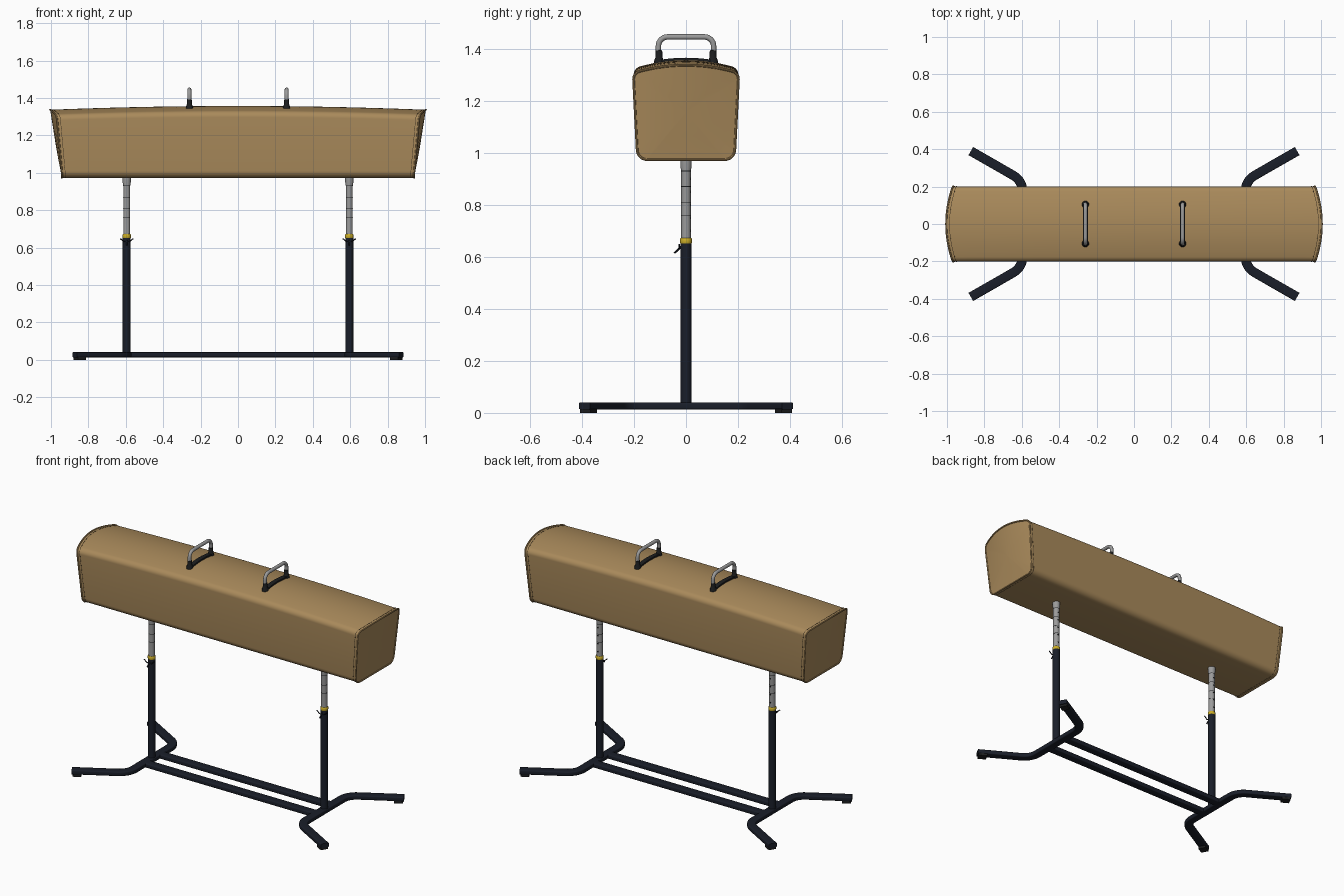
import bpy, bmesh, math
from mathutils import Vector

if "Cube" in bpy.data.objects:
    bpy.data.objects.remove(bpy.data.objects["Cube"])


def material(name, rgb):
    m = bpy.data.materials.new(name)
    m.diffuse_color = (*rgb, 1)
    m.use_nodes = True
    m.node_tree.nodes["Principled BSDF"].inputs["Base Color"].default_value = m.diffuse_color
    return m


TAN = material("tan_leather", (0.40, 0.255, 0.105))
SEAM = material("dark_seam", (0.10, 0.065, 0.03))
NAVY = material("dark_steel", (0.010, 0.013, 0.022))
BLACK = material("black_rubber", (0.012, 0.013, 0.014))
STEEL = material("steel", (0.33, 0.33, 0.33))
YELLOW = material("yellow", (0.60, 0.42, 0.02))


def loft(name, rings, mat, closed=False, angle=40):
    """Skin a list of equally sized closed rings."""
    bm = bmesh.new()
    vs = [[bm.verts.new(p) for p in r] for r in rings]
    n = len(rings[0])
    for i in range(len(vs) if closed else len(vs) - 1):
        a, b = vs[i], vs[(i + 1) % len(vs)]
        for j in range(n):
            k = (j + 1) % n
            bm.faces.new((a[j], a[k], b[k], b[j]))
    if not closed:
        bm.faces.new(vs[0])
        bm.faces.new(vs[-1])
    bmesh.ops.recalc_face_normals(bm, faces=bm.faces)
    me = bpy.data.meshes.new(name)
    bm.to_mesh(me)
    bm.free()
    me.materials.append(mat)
    ob = bpy.data.objects.new(name, me)
    bpy.context.collection.objects.link(ob)
    bpy.ops.object.select_all(action='DESELECT')
    ob.select_set(True)
    bpy.context.view_layer.objects.active = ob
    bpy.ops.object.shade_smooth_by_angle(angle=math.radians(angle))
    return ob


def circle(r, n=16):
    return [(r * math.cos(2 * math.pi * i / n), r * math.sin(2 * math.pi * i / n)) for i in range(n)]


def fillet(pts, r, closed=False, seg=8):
    """Round the corners of a 2D path; r is one radius or one per point."""
    out, n = [], len(pts)
    for i, p in enumerate(pts):
        rad = r[i] if isinstance(r, list) else r
        if rad == 0 or (not closed and i in (0, n - 1)):
            out.append(Vector(p))
            continue
        p = Vector(p)
        u = (Vector(pts[i - 1]) - p).normalized()
        v = (Vector(pts[(i + 1) % n]) - p).normalized()
        half = u.angle(v) / 2
        c = p + (u + v).normalized() * rad / math.sin(half)
        a, b = p + u * rad / math.tan(half) - c, p + v * rad / math.tan(half) - c
        sweep_angle = a.angle(b)
        for k in range(seg + 1):
            t = k / seg
            d = (a * math.sin((1 - t) * sweep_angle) + b * math.sin(t * sweep_angle)) / math.sin(sweep_angle)
            out.append(c + d)
    return out


def sweep(name, path, section, normal, mat, closed=False):
    """Sweep a 2D section along a path lying across the given normal."""
    path, nrm, rings = [Vector(p) for p in path], Vector(normal), []
    n = len(path)
    for i, p in enumerate(path):
        a = path[i - 1] if closed or i else p
        b = path[(i + 1) % n] if closed or i < n - 1 else p
        t = (b - a).normalized()
        side = t.cross(nrm).normalized()
        up = side.cross(t)
        rings.append([p + side * s + up * h for s, h in section])
    return loft(name, rings, mat, closed)


def lathe(name, x, y, prof, mat, n=24):
    """Upright turned part from (radius, z) pairs."""
    return loft(name, [[(x + a, y + b, z) for a, b in circle(r, n)] for r, z in prof], mat)


# Padded body: cross-section with arched top, lofted along x
def end_x(y, z):
    t = (z - 0.975) / 0.36
    return 0.938 + 0.033 * t + 0.03 * (1 - (y / 0.2) ** 2) * (0.3 + 0.7 * t)


def crown(x, y, z):
    return (x, y, z - 0.02 * x * x * (z - 0.975) / 0.38)


arch = [(0.2 * k / 8, 1.357 - 0.033 * (k / 8) ** 2) for k in range(-6, 7)]
corners = [(0.203, 1.325), (0.186, 0.973), (-0.186, 0.973), (-0.203, 1.325)]
section = fillet(arch + corners, [0] * len(arch) + [0.035, 0.04, 0.04, 0.035], closed=True)


def cap(side, k):
    ring = [(p[0] * k, 1.165 + (p[1] - 1.165) * k) for p in section]
    return [crown(side * end_x(y, z), y, z) for y, z in ring]


scales = [0.02, 0.25, 0.5, 0.75, 0.92]
rings = [cap(-1, k) for k in scales]
rings += [[crown(s / 12 * end_x(y, z), y, z) for y, z in section] for s in range(-12, 13)]
rings += [cap(1, k) for k in reversed(scales)]
loft("padded_body", rings, TAN, angle=50)

# Legs and rails share a flattened tube section
flat = fillet([(-0.025, -0.0135), (0.025, -0.0135), (0.025, 0.0135), (-0.025, 0.0135)], 0.006, True, 3)

for s, side in ((-1, "left"), (1, "right")):
    # Piping and stitched seam around the end of the body
    sweep(side + "_end_piping", cap(s, 1.0), circle(0.005, 8), (1, 0, 0), TAN, True)
    seam = [crown(s * (end_x(y, z) - 0.018), y, z) for y, z in section]
    sweep(side + "_seam", seam, circle(0.0015, 6), (1, 0, 0), SEAM, True)

    # Splayed floor leg with rubber feet
    px = 0.595 * s
    plan = fillet([(0.8725, -0.39), (0.595, -0.231), (0.595, 0.231), (0.8725, 0.39)], 0.1)
    sweep(side + "_floor_leg", [(s * x, y, 0.027) for x, y in plan], flat, (0, 0, 1), NAVY)
    for e in (-1, 1):
        foot = [(s * 0.825, e * 0.363, 0.007), (s * 0.868, e * 0.3875, 0.007)]
        sweep(side + "_rubber_foot", foot, [(-.023, -.007), (.023, -.007), (.023, .008), (-.023, .008)],
              (0, 0, 1), BLACK)

    # Telescopic post
    lathe(side + "_outer_post", px, 0, [(0.0215, 0.02), (0.0215, 0.652)], NAVY)
    lathe(side + "_yellow_collar", px, 0, [(0.0215, 0.652), (0.0225, 0.655), (0.0225, 0.669), (0.02, 0.672)], YELLOW)
    lathe(side + "_inner_post", px, 0, [(0.0185, 0.66), (0.0185, 0.93), (0.022, 0.95), (0.022, 0.99)], STEEL)
    for z in (0.76, 0.81, 0.87, 0.93):
        lathe(side + "_post_mark", px, 0, [(0.0188, z - 0.0015), (0.0188, z + 0.0015)], BLACK)
    for k in range(5):
        z = 0.70 + 0.05 * k
        sweep(side + "_post_hole", [(px, 0.015, z), (px, 0.0188, z)], circle(0.005, 10), (0, 0, 1), BLACK)

    # Locking lever with small wings
    sweep(side + "_lock_lever", [(px, -0.015, 0.642), (px, -0.045, 0.614)], circle(0.004, 8), (1, 0, 0), NAVY)
    wings = [(px - 0.035, -0.025, 0.648), (px - 0.015, -0.026, 0.632),
             (px + 0.015, -0.026, 0.632), (px + 0.035, -0.025, 0.648)]
    sweep(side + "_lock_wings", wings, circle(0.003, 8), (0, 1, 0), NAVY)

    # Pommel handle with black feet and curved base strip
    hx = 0.26 * s
    loop = fillet([(-0.106, 1.36), (-0.106, 1.445), (0.106, 1.445), (0.106, 1.36)], 0.035)
    sweep(side + "_handle", [(hx, y, z) for y, z in loop], circle(0.0105), (1, 0, 0), STEEL)
    for e in (-1, 1):
        lathe(side + "_handle_foot", hx, e * 0.104,
              [(0.02, 1.338), (0.019, 1.352), (0.014, 1.365), (0.0125, 1.392), (0.0105, 1.394)], BLACK, 16)
    strip = [(hx, y, 1.359 - 0.033 * (y / 0.2) ** 2) for y in [0.1 * k / 6 for k in range(-6, 7)]]
    sweep(side + "_handle_strip", strip, [(-.006, -.014), (.006, -.014), (.006, .014), (-.006, .014)],
          (1, 0, 0), BLACK)

# Two long rails joining the legs
for e, label in ((-1, "front"), (1, "back")):
    sweep(label + "_rail", [(-0.59, e * 0.072, 0.027), (0.59, e * 0.072, 0.027)], flat, (0, 0, 1), NAVY)
